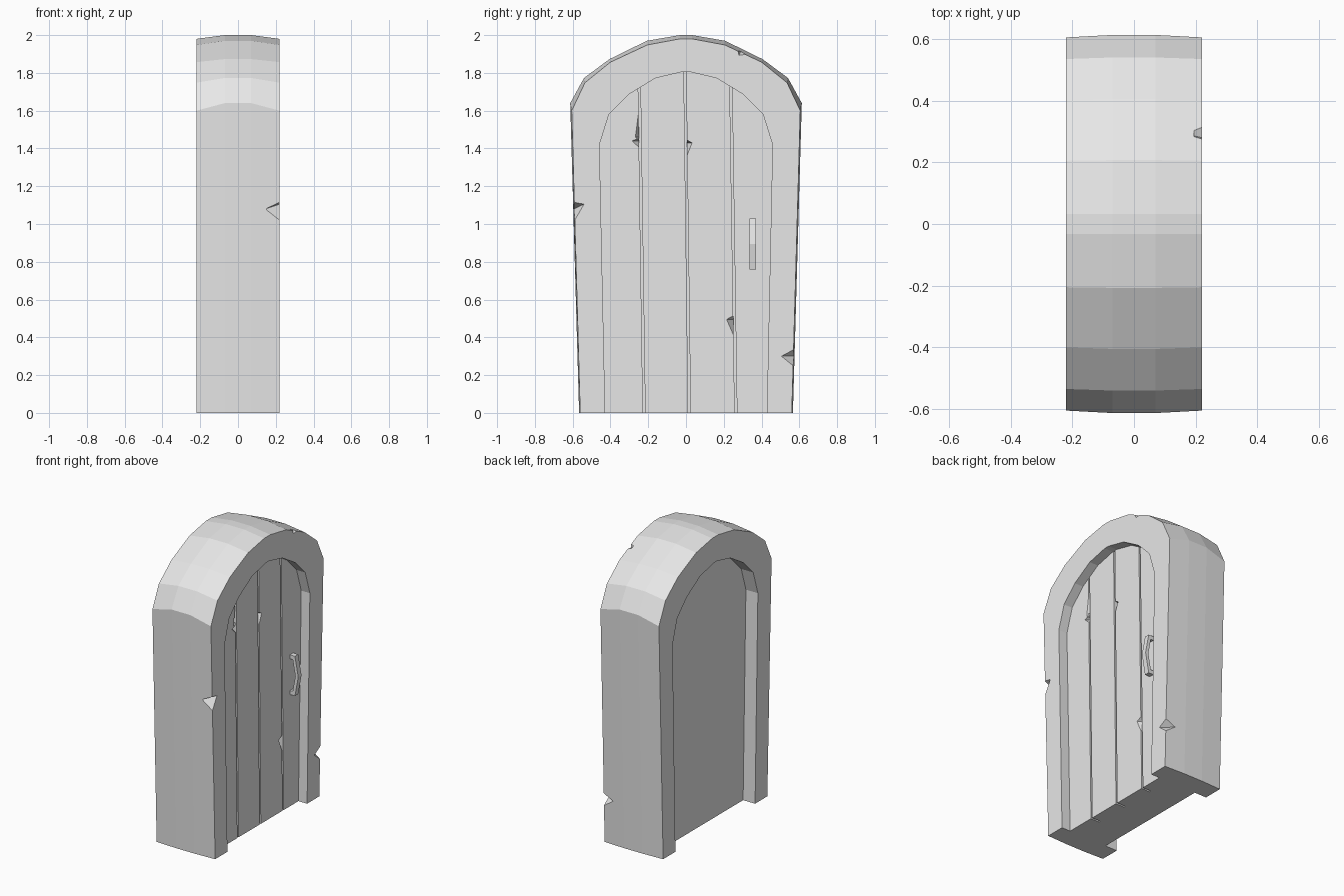
import bpy, bmesh
from mathutils import Vector

if "Cube" in bpy.data.objects:
    bpy.data.objects.remove(bpy.data.objects["Cube"])

grey = bpy.data.materials.new("plain_grey")
grey.use_nodes = True
grey.diffuse_color = (0.8, 0.8, 0.8, 1)
grey.node_tree.nodes["Principled BSDF"].inputs["Base Color"].default_value = (0.8, 0.8, 0.8, 1)


def finish(bm, name):
    bmesh.ops.recalc_face_normals(bm, faces=bm.faces)
    mesh = bpy.data.meshes.new(name)
    bm.to_mesh(mesh)
    bm.free()
    mesh.materials.append(grey)
    obj = bpy.data.objects.new(name, mesh)
    bpy.context.collection.objects.link(obj)
    return obj


def arch(half):
    """Mirror a half outline (y, z) into a full one."""
    return [(-y, z) for y, z in half] + half[::-1]


def prism(name, front, back):
    """Solid between two matching outlines of 3D points."""
    bm = bmesh.new()
    a = [bm.verts.new(p) for p in front]
    b = [bm.verts.new(p) for p in back]
    bm.faces.new(a)
    bm.faces.new(b)
    for i in range(len(a)):
        j = (i + 1) % len(a)
        bm.faces.new((a[i], a[j], b[j], b[i]))
    return finish(bm, name)


def chip(a, b, top, low):
    """Wedge cutter: a and b are the ends of the crease, top and low lie on the chipped edge."""
    centre = (Vector(a) + Vector(b)) / 2
    bm = bmesh.new()
    v = [bm.verts.new(centre + (Vector(p) - centre) * 1.05) for p in (a, b, top, low)]
    for skip in range(4):
        bm.faces.new([v[i] for i in range(4) if i != skip])
    cutter = finish(bm, "chip_cutter")
    cutter.hide_render = True
    return cutter


def carve(obj, cutters):
    bpy.context.view_layer.objects.active = obj
    for c in cutters:
        mod = obj.modifiers.new("carve", 'BOOLEAN')
        mod.operation = 'DIFFERENCE'
        mod.solver = 'EXACT'
        mod.object = c
        bpy.ops.object.modifier_apply(modifier=mod.name)
        bpy.data.objects.remove(c)


# Outlines of the arch
W = 0.22
edge = arch([(.56, 0), (.605, 1.6), (.535, 1.748), (.40, 1.857), (.205, 1.948), (.033, 1.98)])
crown = arch([(.566, 0), (.613, 1.64), (.54, 1.773), (.405, 1.873), (.207, 1.97), (.033, 2.0)])
opening = arch([(.428, 0), (.458, 1.42), (.408, 1.58), (.305, 1.685), (.162, 1.772), (.018, 1.806)])

# Frame: outlines bridged around a closed cross-section with a bulged outside
bm = bmesh.new()
section = [(-W, edge), (-.07, crown), (.07, crown), (W, edge), (W, opening), (-W, opening)]
rings = [[bm.verts.new((x, y, z)) for y, z in line] for x, line in section]
for k, ring in enumerate(rings):
    nxt = rings[(k + 1) % len(rings)]
    for i in range(len(ring) - 1):
        bm.faces.new((ring[i], ring[i + 1], nxt[i + 1], nxt[i]))
for end in (0, -1):
    bm.faces.new([r[end] for r in rings])
frame = finish(bm, "arched_frame")

# Chips in the frame
carve(frame, [
    chip((W, -.54, 1.105), (.147, -.592, 1.08), (W, -.592, 1.115), (W, -.589, 1.02)),
    chip((W, .505, .30), (.15, .57, .30), (W, .57, .335), (W, .567, .25)),
    chip((W, .28, 1.893), (.175, .29, 1.912), (W, .275, 1.918), (W, .318, 1.898)),
])

# Door slab
FACE, BACK, DEEP = .155, -.13, .09
door = prism("plank_door", [(FACE, y, z) for y, z in opening], [(BACK, y, z) for y, z in opening])

# Grooves between the planks, leaning a little
cutters = []
for y_low, y_top in ((-.222, -.249), (.018, -.006), (.264, .236)):
    g = .006
    outline = [(y_low - g, -.01), (y_low + g, -.01), (y_top + g, 1.85), (y_top - g, 1.85)]
    cutters.append(prism("groove_cutter", [(DEEP, y, z) for y, z in outline],
                         [(W, y, z) for y, z in outline]))

# Chips along the plank edges: groove edge, chip tip, top, crease and low heights
for y, tip, top, mid, low in ((-.248, -.285, 1.455, 1.44, 1.405),
                              (-.25, -.268, 1.60, 1.46, 1.44),
                              (.004, .032, 1.445, 1.43, 1.36),
                              (.252, .215, .515, .495, .41)):
    cutters.append(chip((FACE, tip, mid), (.10, y, mid), (FACE, y, top), (FACE, y, low)))
carve(door, cutters)

# Bent pull handle
half = [(.15, .135), (.193, .135), (.218, 0)]
inner = [(.196, 0), (.176, .108), (.15, .108)]
side = half + [(.193, -.135), (.15, -.135), (.15, -.108), (.176, -.108)] + inner
prism("door_handle", [(x, .336, .895 + z) for x, z in side], [(x, .371, .895 + z) for x, z in side])
